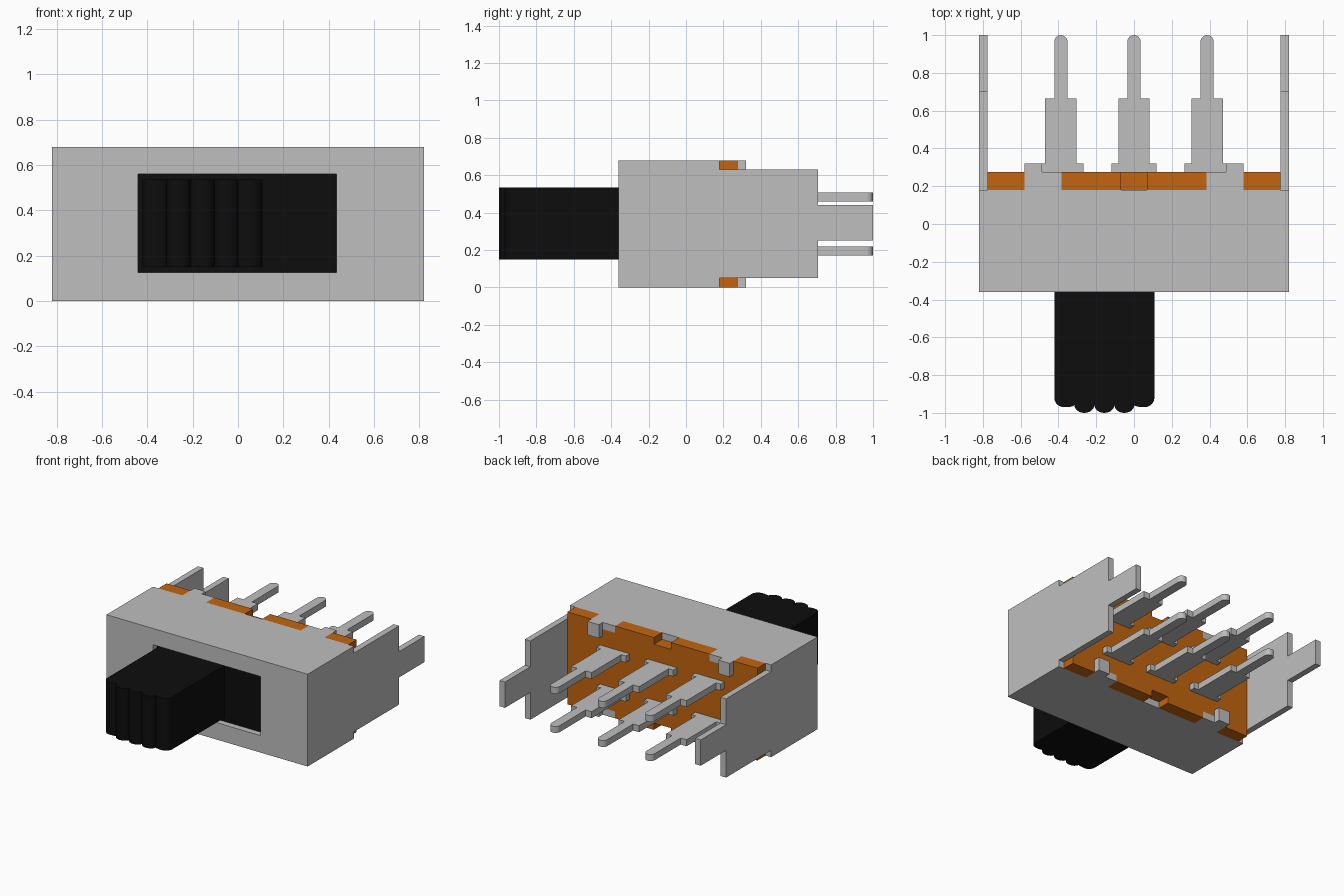
import bpy, bmesh, math

cube = bpy.data.objects.get("Cube")
if cube:
    bpy.data.objects.remove(cube, do_unlink=True)


def material(name, rgb):
    m = bpy.data.materials.new(name)
    m.use_nodes = True
    m.diffuse_color = (*rgb, 1)
    bsdf = next(n for n in m.node_tree.nodes if n.type == 'BSDF_PRINCIPLED')
    bsdf.inputs["Base Color"].default_value = (*rgb, 1)
    return m


METAL = material("light grey metal", (0.52, 0.52, 0.52))
ORANGE = material("orange board", (0.54, 0.13, 0.005))
BLACK = material("black plastic", (0.004, 0.004, 0.004))


def prism(name, pts, axis, lo, hi, mat):
    """Extrude a 2D outline along an axis between lo and hi."""
    place = {'x': lambda a, b, d: (d, a, b),
             'y': lambda a, b, d: (a, d, b),
             'z': lambda a, b, d: (a, b, d)}[axis]
    bm = bmesh.new()
    face = bm.faces.new([bm.verts.new(place(a, b, lo)) for a, b in pts])
    top = bmesh.ops.extrude_face_region(bm, geom=[face])["geom"]
    step = place(0, 0, hi - lo)
    bmesh.ops.translate(bm, vec=step, verts=[g for g in top if isinstance(g, bmesh.types.BMVert)])
    bmesh.ops.recalc_face_normals(bm, faces=bm.faces)
    me = bpy.data.meshes.new(name)
    bm.to_mesh(me)
    bm.free()
    me.materials.append(mat)
    ob = bpy.data.objects.new(name, me)
    bpy.context.collection.objects.link(ob)
    return ob


def box(name, x, y, z, mat):
    return prism(name, [(x[0], y[0]), (x[1], y[0]), (x[1], y[1]), (x[0], y[1])], 'z', *z, mat)


def cut(ob, cutters):
    """Subtract the cutters, bake the result and discard them."""
    for c in cutters:
        mod = ob.modifiers.new("cut", 'BOOLEAN')
        mod.operation, mod.solver, mod.object = 'DIFFERENCE', 'EXACT', c
        c.hide_render = True
    bpy.context.view_layer.update()
    dg = bpy.context.evaluated_depsgraph_get()
    me = bpy.data.meshes.new_from_object(ob.evaluated_get(dg))
    ob.modifiers.clear()
    ob.data = me
    for c in cutters:
        bpy.data.objects.remove(c, do_unlink=True)


# Sheet metal housing: open at the back, window in the front
housing = box("housing", (-.82, .82), (-.36, .18), (0, .68), METAL)
cut(housing, [box("cavity", (-.775, .775), (-.315, .5), (.05, .63), METAL),
              box("window", (-.44, .435), (-.5, -.2), (.125, .56), METAL)])

# Side plates with a mounting prong, and the crimp tabs
side_outline = [(.18, .05), (.705, .05), (.705, .25), (1, .25), (1, .44),
                (.705, .44), (.705, .63), (.18, .63)]
for s, side in ((-1, "right"), (1, "left")):
    xs = sorted((s * .775, s * .82))
    prism(f"side_plate_{side}", side_outline, 'x', *xs, METAL)
    foot = sorted((s * .385, s * .58))
    hook = sorted((s * .487, s * .58))
    for level, zf, zh in (("bottom", (0, .05), (0, .10)), ("top", (.63, .68), (.58, .68))):
        box(f"tab_{level}_{side}", foot, (.18, .275), zf, METAL)
        box(f"tab_hook_{level}_{side}", hook, (.275, .32), zh, METAL)

# Orange terminal board, notched top and bottom for the tabs and the centre
upper = [(.775, .68), (.58, .68), (.58, .63), (.385, .63), (.385, .68), (.07, .68), (.07, .63)]
upper += [(-x, z) for x, z in reversed(upper)]
lower = [(x, .68 - z) for x, z in reversed(upper)]
prism("terminal_board", upper + lower, 'y', .18, .275, ORANGE)

# Six terminal pins: shoulder, blade and round-ended leg
half = [(.12, .27), (.12, .32), (.083, .32), (.083, .665), (.035, .665)]
half += [(.035 * math.cos(a), .965 + .035 * math.sin(a))
         for a in (math.pi * i / 12 for i in range(6))]
pin = half + [(0, 1)] + [(-x, y) for x, y in reversed(half)]
for row, z in (("lower", (.172, .22)), ("upper", (.46, .508))):
    for i, x in enumerate((-.387, 0, .387)):
        prism(f"pin_{row}_{i + 1}", [(x + a, b) for a, b in pin], 'z', *z, METAL)

# Slider: carrier plate behind the window and a ribbed grip
box("slider_plate", (-.7, .7), (-.31, -.2), (.06, .62), BLACK)
CENTRE, R = -.157, .053
grip = [(CENTRE - 5 * R, -.25)]
for k in range(-2, 3):
    peak = -.97 if abs(k) == 2 else -1
    for i in range(13 if k == 2 else 12):
        a = math.pi * i / 12
        outer = (k == -2 and i < 6) or (k == 2 and i > 6)
        base = -.92 if outer else -.958
        grip.append((CENTRE + 2 * R * k - R * math.cos(a), base + (peak - base) * math.sin(a)))
grip.append((CENTRE + 5 * R, -.25))
ob = prism("slider_grip", grip, 'z', .15, .535, BLACK)
bpy.ops.object.select_all(action='DESELECT')
ob.select_set(True)
bpy.context.view_layer.objects.active = ob
bpy.ops.object.shade_smooth_by_angle(angle=math.radians(35))
